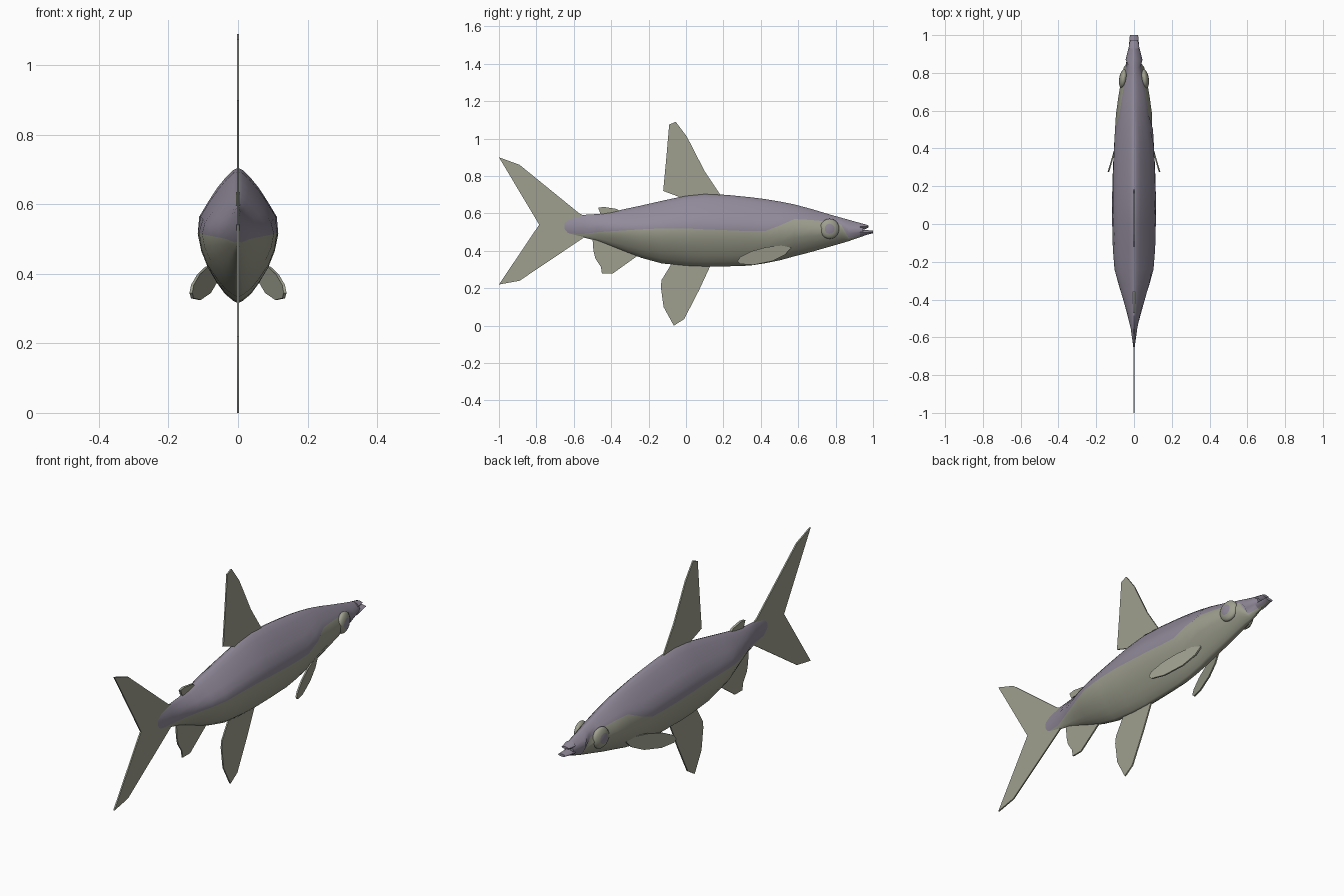
import bpy, bmesh, math

if "Cube" in bpy.data.objects:
    bpy.data.objects.remove(bpy.data.objects["Cube"])

def material(name, rgb):
    m = bpy.data.materials.new(name)
    m.diffuse_color = (*rgb, 1)
    m.use_nodes = True
    m.node_tree.nodes["Principled BSDF"].inputs["Base Color"].default_value = m.diffuse_color
    return m

PURPLE = material("dusky_purple", (0.285, 0.255, 0.325))
OLIVE = material("pale_olive", (0.345, 0.35, 0.275))

def make(name, bm, mats, angle=40):
    bmesh.ops.recalc_face_normals(bm, faces=bm.faces)
    me = bpy.data.meshes.new(name)
    bm.to_mesh(me)
    bm.free()
    for m in mats:
        me.materials.append(m)
    ob = bpy.data.objects.new(name, me)
    bpy.context.collection.objects.link(ob)
    bpy.context.view_layer.objects.active = ob
    ob.select_set(True)
    bpy.ops.object.shade_smooth_by_angle(angle=math.radians(angle))
    ob.select_set(False)
    return ob

# half cross-section of the body: relative height, relative width
SHAPE = [(0, 0), (.04, .25), (.15, .52), (.32, .86), (.51, 1), (.63, .98),
         (.82, .6), (.92, .34), (.985, .12), (1, 0)]

def width_at(u):
    for (a, p), (b, q) in zip(SHAPE, SHAPE[1:]):
        if u <= b:
            return p + (q - p) * (u - a) / (b - a)
    return 0

def loft(name, sections):
    """Sections: y, bottom z, top z, half width, colour boundary z."""
    bm = bmesh.new()
    n = 6
    rings = []
    for y, zb, zt, w, zc in sections:
        c = min(max((zc - zb) / (zt - zb), .04), .96)
        # spacing is eased toward the keel and the ridge
        us = [c * (1 - math.cos(math.pi / 2 * i / n)) for i in range(n)]
        us += [c + (1 - c) * math.sin(math.pi / 2 * i / n) for i in range(n + 1)]
        half = [(w * width_at(u), zb + u * (zt - zb)) for u in us]
        pts = half + [(-x, z) for x, z in half[-2:0:-1]]
        rings.append([bm.verts.new((x, y, z)) for x, z in pts])
    k = len(rings[0])
    for a, b in zip(rings, rings[1:]):
        for i in range(k):
            f = bm.faces.new((a[i], a[(i + 1) % k], b[(i + 1) % k], b[i]))
            f.material_index = 0 if n <= i < k - n else 1
    for ring in (rings[0], rings[-1]):
        bm.faces.new(ring)
    return make(name, bm, [PURPLE, OLIVE], 60)

# body
loft("body", [
    (-.65, .49, .575, .004, .49), (-.55, .472, .592, .018, .49), (-.47, .452, .597, .038, .50),
    (-.40, .425, .607, .058, .505), (-.32, .393, .625, .082, .51), (-.24, .363, .642, .104, .515),
    (-.13, .333, .667, .113, .52), (0, .319, .695, .116, .52), (.10, .315, .705, .116, .515),
    (.22, .317, .699, .115, .51), (.34, .321, .687, .110, .505), (.42, .333, .677, .106, .505),
    (.50, .349, .664, .102, .535), (.58, .371, .648, .096, .57), (.67, .394, .624, .084, .565),
    (.77, .423, .594, .067, .555), (.83, .440, .577, .054, .54), (.87, .452, .566, .045, .47),
    (.945, .478, .545, .026, .478)])
# jaws with an open mouth between them
loft("upper_jaw", [(.93, .512, .549, .029, .51), (.955, .514, .543, .025, .51),
                   (.975, .524, .536, .020, .51)])
loft("lower_jaw", [(.93, .474, .514, .028, .48), (.965, .485, .511, .025, .48),
                   (1.0, .494, .508, .022, .49)])

def fin(name, outline, x_of_y=None, thick=.007):
    """Thin plate drawn in the y-z plane; x_of_y splays it outward."""
    bm = bmesh.new()
    f = x_of_y or (lambda y: 0)
    sides = [[bm.verts.new((f(y) + s * thick / 2, y, z)) for y, z in outline] for s in (-1, 1)]
    for s in sides:
        bm.faces.new(s)
    k = len(outline)
    for i in range(k):
        j = (i + 1) % k
        bm.faces.new((sides[0][i], sides[0][j], sides[1][j], sides[1][i]))
    return make(name, bm, [OLIVE])

# median fins
fin("dorsal_fin", [(.19, .69), (.10, .825), (.005, 1.01), (-.055, 1.09), (-.09, 1.075),
                   (-.105, .90), (-.122, .72), (-.04, .69), (0, .66), (.12, .66)])
fin("belly_fin", [(.135, .33), (.07, .19), (-.01, .035), (-.065, 0), (-.12, .10),
                  (-.135, .21), (-.13, .245), (-.09, .31), (-.06, .36), (.1, .36)])
fin("anal_fin", [(-.25, .38), (-.39, .28), (-.45, .28), (-.455, .315), (-.485, .36),
                 (-.495, .40), (-.50, .47), (-.30, .45)])
fin("small_back_fin", [(-.34, .60), (-.37, .624), (-.44, .635), (-.47, .63), (-.46, .605),
                       (-.44, .58)], thick=.012)
fin("tail_fin", [(-.52, .575), (-.57, .60), (-.89, .86), (-1, .90), (-.785, .54),
                 (-1, .22), (-.89, .24), (-.54, .475)])

# paired side fins and eyes
for side, label in ((1, "right"), (-1, "left")):
    fin(label + "_side_fin",
        [(.57, .425), (.51, .428), (.43, .42), (.35, .398), (.29, .368), (.275, .345),
         (.29, .33), (.36, .325), (.46, .345), (.53, .38)],
        lambda y: side * (.05 + (.57 - y) * .29), .008)
    bm = bmesh.new()
    bmesh.ops.create_uvsphere(bm, u_segments=20, v_segments=12, radius=1)
    for f in bm.faces:
        c = f.calc_center_median()
        f.material_index = 1 if c.z > .84 else 0     # pupil cap at the pole
    for v in bm.verts:
        x, y, z = v.co
        v.co = (side * (.056 + .023 * z - .006 * y), .768 + .052 * y, .518 + .054 * x)
    make(label + "_eye", bm, [OLIVE, PURPLE], 60)
